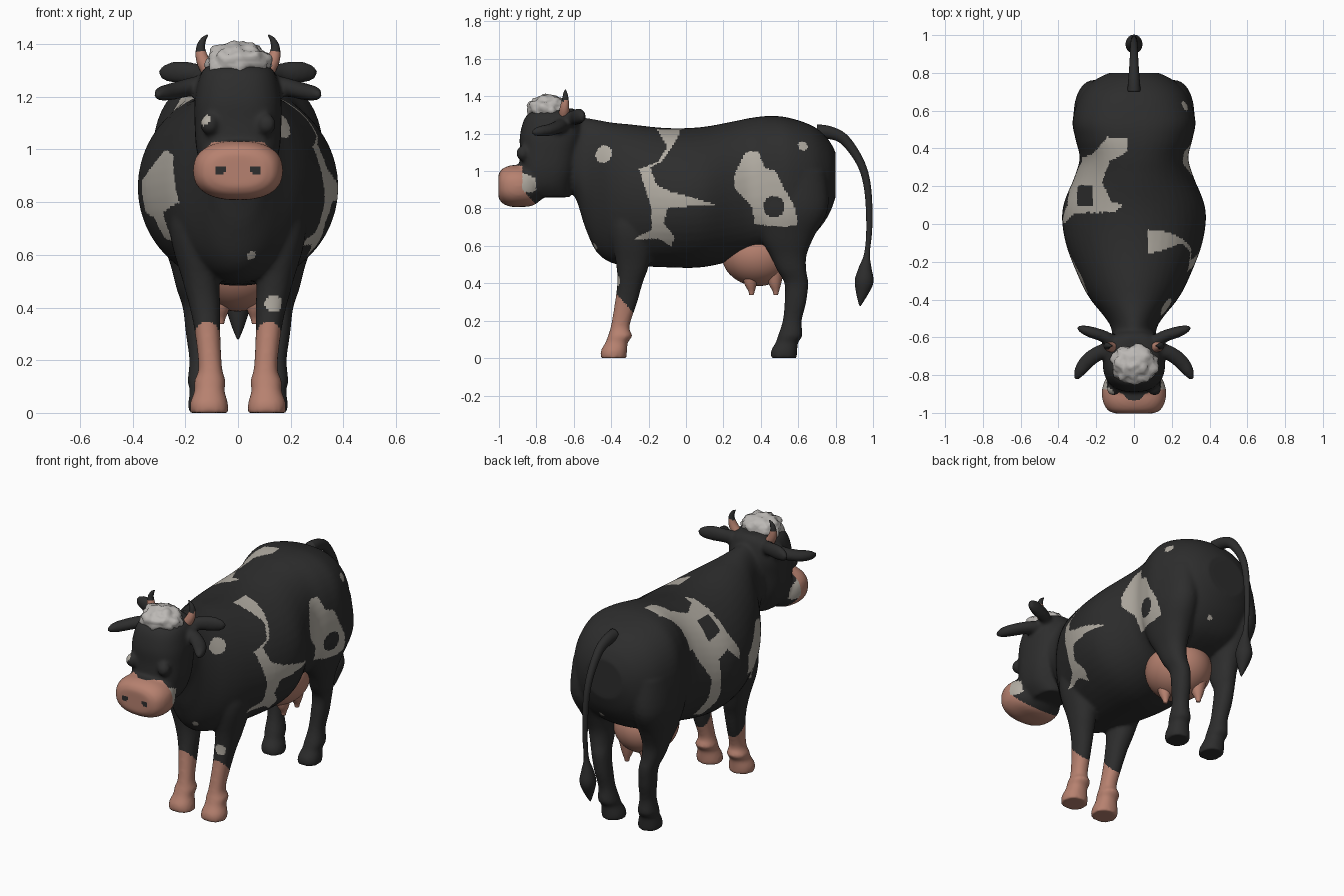
import bpy, bmesh, math
from mathutils import Vector, noise

def mat(name, rgb):
    m = bpy.data.materials.new(name)
    m.diffuse_color = (*rgb, 1)
    return m

BLACK = mat("black hide", (.026, .026, .026))
WHITE = mat("cream patch", (.44, .41, .36))
PINK = mat("pink skin", (.47, .22, .16))
HAIR = mat("pale hair", (.50, .48, .46))

def resample(rows, n=5):
    """Catmull-Rom through rows of numbers."""
    out = []
    for i in range(len(rows) - 1):
        a, b, c, d = (rows[max(0, min(len(rows) - 1, i + k))] for k in (-1, 0, 1, 2))
        for j in range(n):
            t = j / n
            out.append([.5 * (2*q + (r - p)*t + (2*p - 5*q + 4*r - s)*t*t + (3*q - p - 3*r + s)*t**3)
                        for p, q, r, s in zip(a, b, c, d)])
    return out + [list(rows[-1])]

def loft(bm, rows, u=None, v=None, ref=(0, 0, 1), seg=32, exp=2.0):
    """Skin rings (x, y, z, ru, rv[, exponent]); u, v fixed axes, or follow the path."""
    rows = resample(rows)
    pts = [Vector(r[:3]) for r in rows]
    rings = []
    for i, r in enumerate(rows):
        if u:
            U, V = Vector(u), Vector(v)
        else:
            t = (pts[min(i + 1, len(pts) - 1)] - pts[max(i - 1, 0)]).normalized()
            U = t.cross(Vector(ref)).normalized()
            V = U.cross(t)
        e = 2 / (r[5] if len(r) > 5 else exp)
        ring = []
        for k in range(seg):
            a = 2 * math.pi * k / seg
            c, s = math.cos(a), math.sin(a)
            ring.append(bm.verts.new(pts[i] + U * r[3] * math.copysign(abs(c)**e, c)
                                     + V * r[4] * math.copysign(abs(s)**e, s)))
        rings.append(ring)
    for A, B in zip(rings, rings[1:]):
        for k in range(seg):
            bm.faces.new((A[k], A[(k+1) % seg], B[(k+1) % seg], B[k]))
    bm.faces.new(rings[0][::-1])
    bm.faces.new(rings[-1])

def ball(bm, c, r):
    vs = bmesh.ops.create_icosphere(bm, subdivisions=4, radius=1)["verts"]
    for p in vs:
        p.co = Vector(a + b * q for a, b, q in zip(c, r, p.co))

def finish(bm, name, *mats):
    bmesh.ops.recalc_face_normals(bm, faces=bm.faces)
    me = bpy.data.meshes.new(name)
    bm.to_mesh(me)
    bm.free()
    for m in mats:
        me.materials.append(m)
    me.polygons.foreach_set("use_smooth", [True] * len(me.polygons))
    ob = bpy.data.objects.new(name, me)
    bpy.context.collection.objects.link(ob)
    return ob

X, Y, Z = (1, 0, 0), (0, 1, 0), (0, 0, 1)

# Torso and neck: (y, bottom, top, half width, exponent)
torso = [(.80, .86, 1.10, .13, 2), (.76, .76, 1.17, .21, 2.2), (.68, .66, 1.24, .285, 2.4),
         (.55, .60, 1.285, .325, 2.6), (.45, .58, 1.295, .31, 2.5), (.35, .55, 1.285, .288, 2.3),
         (.25, .52, 1.265, .315, 2.1), (.08, .485, 1.235, .378, 2), (-.1, .485, 1.23, .362, 2),
         (-.3, .495, 1.25, .285, 2), (-.4, .51, 1.26, .23, 2), (-.48, .57, 1.275, .165, 2),
         (-.54, .70, 1.285, .125, 2), (-.60, .87, 1.295, .115, 2), (-.70, .92, 1.30, .12, 2)]
bm = bmesh.new()
loft(bm, [(0, y, (a+b)/2, w, (b-a)/2, e) for y, a, b, w, e in torso], X, Z, seg=48)

# Head and muzzle
loft(bm, [(0, -.68, 1.335, .07, .08), (0, -.71, 1.30, .135, .14), (0, -.72, 1.2, .163, .167),
          (0, -.73, 1.1, .165, .158), (0, -.74, 1.0, .158, .152), (0, -.75, .92, .135, .14),
          (0, -.73, .86, .09, .11)], X, Y, exp=2.5)
loft(bm, [(0, -1.003, .92, .10, .06), (0, -.985, .92, .14, .09), (0, -.94, .92, .165, .11),
          (0, -.88, .92, .17, .112), (0, -.82, .92, .15, .105), (0, -.77, .92, .10, .07)], X, Z, exp=2.4)

# Legs: (z, x, y, rx, ry)
front_leg = [(.95, .15, -.25, .09, .13), (.7, .16, -.28, .10, .125), (.5, .14, -.285, .07, .088),
             (.4, .125, -.30, .058, .068), (.3, .115, -.32, .048, .06), (.17, .105, -.352, .045, .05),
             (.12, .107, -.352, .06, .065), (.085, .108, -.37, .057, .06), (.04, .11, -.385, .071, .07),
             (0, .108, -.388, .073, .07)]
hind_leg = [(1.0, .19, .56, .12, .19), (.8, .21, .56, .11, .20), (.65, .195, .54, .09, .145),
            (.55, .185, .547, .068, .098), (.47, .175, .565, .058, .078), (.4, .16, .59, .05, .064),
            (.3, .15, .585, .048, .058), (.2, .14, .568, .045, .051), (.12, .135, .557, .056, .065),
            (.085, .13, .54, .053, .06), (.04, .125, .525, .064, .07), (0, .122, .522, .066, .07)]
for s in (1, -1):
    for leg in (front_leg, hind_leg):
        loft(bm, [(s*x, y, z, rx, ry) for z, x, y, rx, ry in leg], X, Y, exp=2.2)
    ball(bm, (s*.108, -.872, 1.095), (.036, .036, .04))   # eye bulge
    # upper rear and lower front ear lobes
    loft(bm, [(s*.08, -.66, 1.26, .05, .04), (s*.15, -.60, 1.285, .033, .04),
              (s*.23, -.572, 1.293, .03, .043), (s*.28, -.555, 1.29, .02, .03),
              (s*.30, -.548, 1.288, .008, .012)])
    loft(bm, [(s*.11, -.66, 1.25, .045, .04), (s*.19, -.685, 1.235, .04, .035),
              (s*.25, -.73, 1.22, .04, .032), (s*.29, -.785, 1.212, .03, .028),
              (s*.31, -.825, 1.205, .01, .012)])

# Fuse hide into one smooth skin
raw = finish(bm, "raw_hide")
r = raw.modifiers.new("fuse", 'REMESH')
r.mode, r.voxel_size = 'VOXEL', .01
sm = raw.modifiers.new("soften", 'SMOOTH')
sm.factor, sm.iterations = .5, 8
me = bpy.data.meshes.new_from_object(raw.evaluated_get(bpy.context.evaluated_depsgraph_get()))
bpy.data.objects.remove(raw)
hide = bpy.data.objects.new("hide", me)
bpy.context.collection.objects.link(hide)
me.materials.clear()
for m in (BLACK, WHITE, PINK):
    me.materials.append(m)

# Patch outlines: right flank (y,z), left flank (y,z), left of the back (x,y)
R_SHOULDER = [(-.17, 1.25), (-.02, 1.25), (-.04, 1.19), (-.08, 1.12), (-.13, 1.05), (-.19, 1.02), (-.16, .93),
              (-.08, .89), (.17, .82), (0, .81), (-.10, .80), (-.12, .72), (-.06, .65), (-.08, .60),
              (-.15, .64), (-.29, .63), (-.18, .69), (-.19, .82), (-.25, 1.01), (-.15, 1.05), (-.10, 1.13)]
R_HAUNCH = [(.32, 1.10), (.385, 1.11), (.42, 1.02), (.48, 1.0), (.53, .9), (.58, .81), (.6, .715),
            (.53, .70), (.37, .715), (.35, .81), (.26, .91), (.26, .99)]
L_SHOULDER = [(-.36, .98), (-.28, 1.0), (-.18, .93), (-.08, .88), (-.1, .76), (-.18, .74), (-.20, .66),
              (-.27, .65), (-.27, .76), (-.40, .80), (-.38, .9)]
L_FLANK = [(.36, 1.16), (.31, 1.0), (.22, .85), (.21, .72), (.23, .6), (.17, .58), (.14, .7), (.16, .82),
           (.17, .95), (.10, .99), (.02, .90), (0, .95), (.06, 1.08), (.09, 1.09), (.2, 1.06), (.22, 1.16)]
L_BACK = [(-.03, .45), (-.14, .46), (-.22, .37), (-.33, .33), (-.32, .22), (-.22, .2), (-.22, .1), (-.33, .09),
          (-.31, .06), (-.1, .06), (-.06, .1), (-.12, .12), (-.17, .22), (-.13, .33), (-.04, .38)]
SPOTS = [((.28, .63, 1.14), .03), ((.17, -.44, 1.09), .05), ((.06, .70, .74), .04), ((-.13, -.89, 1.115), .025),
         ((.135, -.37, .415), .034), ((.05, -.48, .6), .02)]

def inside(poly, a, b):
    hit = False
    for (p, q), (r, s) in zip(poly, poly[1:] + poly[:1]):
        if (q > b) != (s > b) and a < (r - p) * (b - q) / (s - q) + p:
            hit = not hit
    return hit

def colour(c):
    x, y, z = c
    lip = -.872 + max(0, .9 - z) * .9
    if y < -.95 and math.hypot((abs(x) - .067) / 1.1, z - .922) < .018:
        return 0                                    # nostrils
    if z < 1.03 and y < lip:
        return 2                                    # muzzle
    if abs(x) > .09 and y < -.80 and .89 < z < .99 - (y + .87) * .4:
        return 1                                    # cheek
    if any((c - Vector(p)).length < rad for p, rad in SPOTS):
        return 1
    if x > .07 and (inside(R_SHOULDER, y, z) or
                    inside(R_HAUNCH, y, z) and math.hypot(y - .47, z - .81) > .057):
        return 1
    if x < -.1 and (inside(L_SHOULDER, y, z) or inside(L_FLANK, y, z)):
        return 1
    return int(z > 1.05 and inside(L_BACK, x, y))

for f in me.polygons:
    f.use_smooth = True
    f.material_index = colour(f.center)

# Tail with tuft
bm = bmesh.new()
loft(bm, [(0, .70, 1.21, .04, .035), (0, .77, 1.205, .034, .03), (0, .85, 1.165, .028, .024),
          (0, .935, 1.04, .022, .02), (0, .972, .9, .019, .017), (0, .98, .7, .016, .014),
          (0, .968, .56, .015, .014), (0, .958, .48, .035, .033), (0, .952, .41, .05, .045),
          (0, .94, .34, .03, .028), (0, .93, .28, .004, .004)], ref=X, seg=20)
finish(bm, "tail", BLACK)

# Udder with four teats
bm = bmesh.new()
ball(bm, (0, .385, .555), (.18, .195, .17))
for x in (-.065, .065):
    for y in (.345, .475):
        loft(bm, [(x, y, .47, .05, .05), (x, y, .40, .034, .034), (x, y + .005, .36, .018, .018),
                  (x, y + .005, .338, .012, .012)], X, Y, seg=16)
finish(bm, "udder", PINK)

# Horns: pink base, black tip
for s, side in ((1, "right"), (-1, "left")):
    bm = bmesh.new()
    loft(bm, [(s*.09, -.655, 1.27, .03, .03), (s*.13, -.65, 1.33, .026, .026), (s*.142, -.645, 1.38, .018, .018),
              (s*.132, -.645, 1.415, .011, .011), (s*.115, -.645, 1.435, .003, .003)], ref=Y, seg=16)
    ob = finish(bm, "horn_" + side, PINK, BLACK)
    for f in ob.data.polygons:
        f.material_index = int(f.center.z > 1.375)

# Ragged hair tuft on the crown
bm = bmesh.new()
ball(bm, (0, -.742, 1.33), (.125, .105, .075))
for p in bm.verts:
    n = (p.co - Vector((0, -.742, 1.33))).normalized()
    p.co += n * (noise.noise(p.co * 22) * .022 + noise.noise(p.co * 55) * .01)
finish(bm, "hair_tuft", HAIR)
